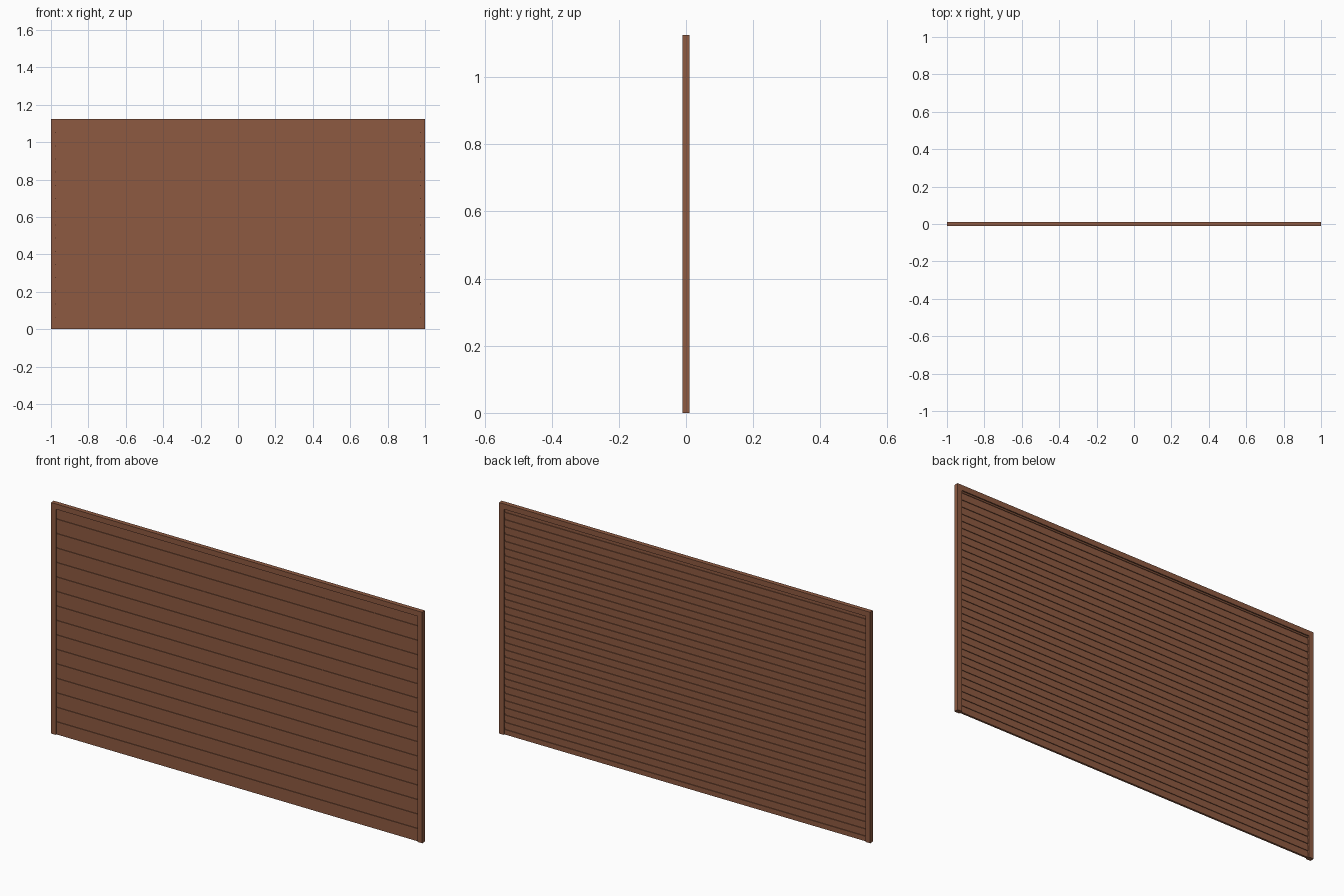
import bpy, bmesh

if "Cube" in bpy.data.objects:
    bpy.data.objects.remove(bpy.data.objects["Cube"])

W, H, D = 1.0, 1.125, 0.011      # half width, height, half depth
FR = 0.026                       # frame member width
PITCH = 0.0705                   # spacing of the front grooves

wood = bpy.data.materials.new("reddish brown wood")
wood.diffuse_color = (0.27, 0.102, 0.053, 1)
wood.use_nodes = True
wood.node_tree.nodes["Principled BSDF"].inputs["Base Color"].default_value = wood.diffuse_color


def finish(name, bm):
    bmesh.ops.recalc_face_normals(bm, faces=bm.faces)
    me = bpy.data.meshes.new(name)
    bm.to_mesh(me)
    bm.free()
    me.materials.append(wood)
    ob = bpy.data.objects.new(name, me)
    bpy.context.collection.objects.link(ob)
    return ob


def box(name, x0, x1, y0, y1, z0, z1):
    bm = bmesh.new()
    bmesh.ops.create_cube(bm, size=1)
    for v in bm.verts:
        v.co = ((x0 + x1) / 2 + v.co.x * (x1 - x0),
                (y0 + y1) / 2 + v.co.y * (y1 - y0),
                (z0 + z1) / 2 + v.co.z * (z1 - z0))
    return finish(name, bm)


def groove(y, z, half, depth):
    # square groove cut into a face at y, listed upwards
    return [(y, z - half), (y + depth, z - half), (y + depth, z + half), (y, z + half)]


# frame: two posts and a top rail
for side, s in (("left", -1), ("right", 1)):
    a, b = sorted((s * W, s * (W - FR)))
    box(side + "_post", a, b, -D, D, 0, H - FR)
box("top_rail", -W, W, -D, D, H - FR, H)

# decking boards: wide grooving in front, fine ribbing behind
YF, YB, TOP = -0.005, 0.005, H - 0.01
front = [(YF, 0.0)]
for k in range(15):
    front += groove(YF, 0.064 + PITCH * k, 0.0025, 0.003)
front.append((YF, TOP))
back = [(YB, 0.0)]
for k in range(31):
    back += groove(YB, 0.029 + PITCH / 2 * k, 0.005, -0.0035)
back.append((YB, TOP))
profile = front + back[::-1]

bm = bmesh.new()
x = W - FR / 2
verts = [bm.verts.new((-x, y, z)) for y, z in profile]
face = bm.faces.new(verts)
res = bmesh.ops.extrude_face_region(bm, geom=[face])
for g in res["geom"]:
    if isinstance(g, bmesh.types.BMVert):
        g.co.x = x
finish("grooved_boards", bm)
